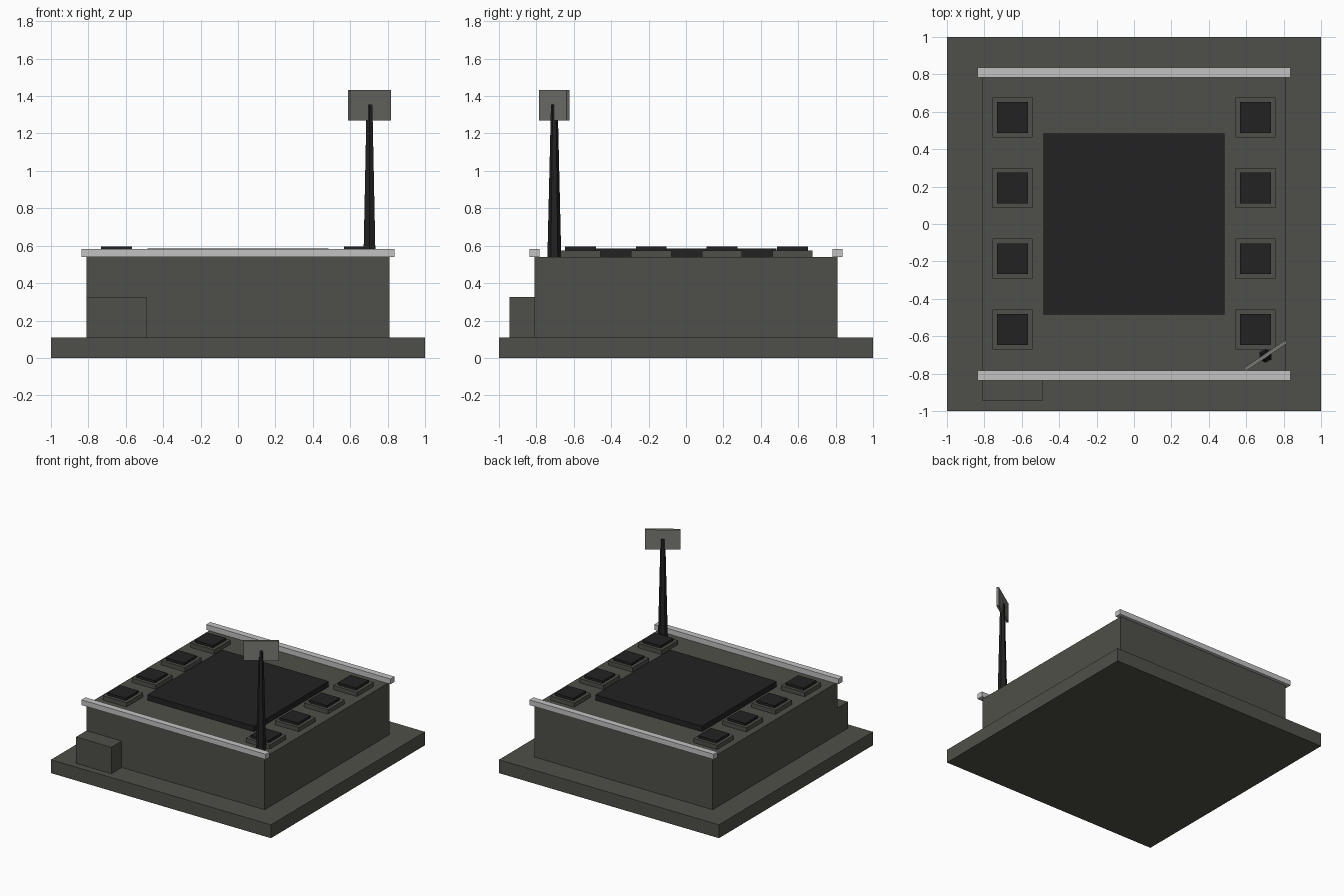
import bpy
import math

cube = bpy.data.objects.get("Cube")
if cube:
    bpy.data.objects.remove(cube, do_unlink=True)


def material(name, color):
    mat = bpy.data.materials.new(name)
    mat.use_nodes = True
    mat.diffuse_color = (*color, 1)
    mat.node_tree.nodes["Principled BSDF"].inputs["Base Color"].default_value = (*color, 1)
    return mat


olive = material("dark olive grey", (0.078, 0.08, 0.067))
black = material("near black", (0.016, 0.016, 0.016))
silver = material("light grey", (0.54, 0.54, 0.54))
grey = material("mid grey", (0.19, 0.195, 0.175))


def box(name, center, size, z0, z1, mat, turn=0):
    """Box given by its plan centre, plan size and bottom and top heights."""
    bpy.ops.mesh.primitive_cube_add(
        size=1, location=(*center, (z0 + z1) / 2), rotation=(0, 0, math.radians(turn)))
    ob = bpy.context.object
    ob.name = name
    ob.scale = (*size, z1 - z0)
    bpy.ops.object.transform_apply(location=False, rotation=False, scale=True)
    ob.data.materials.append(mat)
    return ob


DECK = 0.54

# Plinth, main block and the small step at the front right
box("plinth", (0, 0), (2, 2), 0, 0.11, olive)
box("main_block", (0, 0), (1.62, 1.62), 0.11, DECK, olive)
box("front_step", (-0.65, -0.875), (0.32, 0.14), 0.11, 0.327, olive)

# Raised panel in the middle of the deck
box("center_panel", (0, 0), (0.97, 0.97), DECK, 0.585, black)

# Rails along the front and back edges
for side, label in ((-1, "front"), (1, "back")):
    box(label + "_rail", (0, side * 0.81), (1.675, 0.052), DECK, 0.583, silver)

# Rows of square pads with dark caps
for side, label in ((-1, "right"), (1, "left")):
    for i in range(4):
        spot = (side * 0.65, 0.57 - i * 0.378)
        box(f"{label}_pad_{i + 1}", spot, (0.215, 0.215), DECK, 0.575, olive)
        box(f"{label}_cap_{i + 1}", spot, (0.165, 0.165), 0.575, 0.595, black)

# Tapered six-sided post carrying a turned plate
POST = (0.703, -0.704)
bpy.ops.mesh.primitive_cone_add(
    vertices=6, radius1=0.037, radius2=0.018, depth=1.355 - DECK,
    location=(*POST, (1.355 + DECK) / 2))
post = bpy.context.object
post.name = "post"
post.data.materials.append(black)
box("post_plate", POST, (0.265, 0.02), 1.27, 1.432, grey, turn=34)
